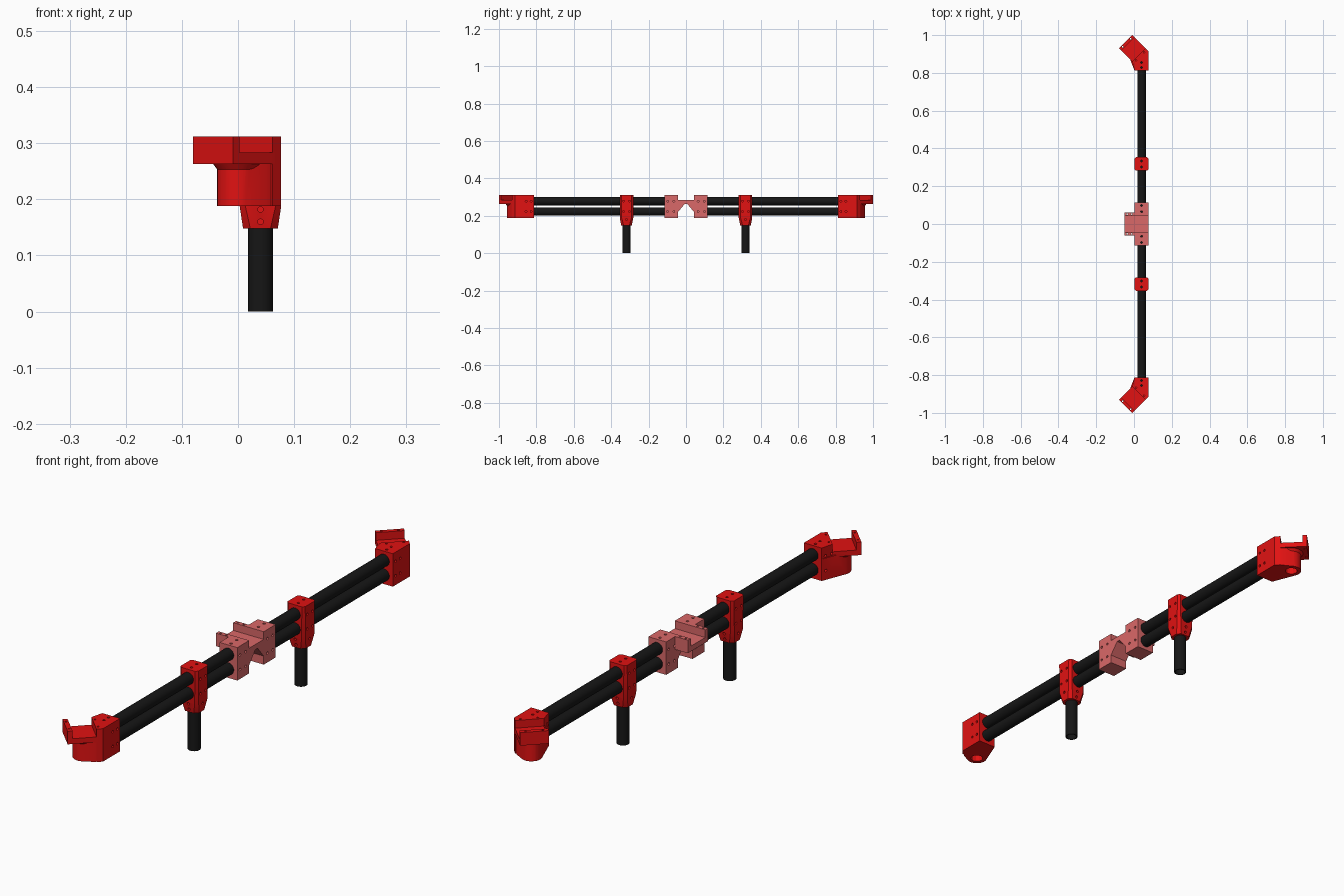
import bpy, bmesh, math
from mathutils import Vector, Matrix

if "Cube" in bpy.data.objects:
    bpy.data.objects.remove(bpy.data.objects["Cube"])


def material(name, rgb):
    m = bpy.data.materials.new(name)
    m.diffuse_color = (*rgb, 1)
    m.use_nodes = True
    m.node_tree.nodes["Principled BSDF"].inputs["Base Color"].default_value = m.diffuse_color
    return m


RED = material("red_plastic", (0.75, 0.006, 0.006))
PINK = material("light_red_plastic", (0.7, 0.14, 0.14))
BLACK = material("black_tube", (0.008, 0.008, 0.008))
X, Y, Z = Vector((1, 0, 0)), Vector((0, 1, 0)), Vector((0, 0, 1))
CX, Z_LOW, Z_HIGH, R = 0.04, 0.223, 0.278, 0.0225   # tube line, heights, radius


def make(name, bm, mat=None):
    me = bpy.data.meshes.new(name)
    bm.to_mesh(me)
    bm.free()
    if mat:
        me.materials.append(mat)
    ob = bpy.data.objects.new(name, me)
    bpy.context.collection.objects.link(ob)
    return ob


def hull(points):
    bm = bmesh.new()
    for p in points:
        bm.verts.new(p)
    out = bmesh.ops.convex_hull(bm, input=bm.verts[:])
    bad = {v for v in out["geom_interior"] + out["geom_unused"] if isinstance(v, bmesh.types.BMVert)}
    bmesh.ops.delete(bm, geom=list(bad), context='VERTS')
    bmesh.ops.dissolve_limit(bm, angle_limit=0.01, verts=bm.verts[:], edges=bm.edges[:])
    bmesh.ops.recalc_face_normals(bm, faces=bm.faces[:])
    return make("solid", bm)


def prism(outline, z0, z1):
    return hull([(x, y, z) for z in (z0, z1) for x, y in outline])


def box(x0, x1, y0, y1, z0, z1):
    return prism([(x0, y0), (x1, y0), (x1, y1), (x0, y1)], z0, z1)


def circle(x, y, r, n=32):
    return [(x + r * math.cos(i * math.tau / n), y + r * math.sin(i * math.tau / n)) for i in range(n)]


def drills(holes):
    # holes: (centre, axis, radius, full length), all in one cutter
    bm = bmesh.new()
    for c, axis, r, length in holes:
        m = Matrix.Translation(c) @ Z.rotation_difference(axis).to_matrix().to_4x4()
        bmesh.ops.create_cone(bm, cap_ends=True, segments=12, radius1=r, radius2=r, depth=length, matrix=m)
    return make("drills", bm)


def combine(name, solids, holes, mat):
    base, cut = solids[0], drills(holes)
    for tool, op in [(s, 'UNION') for s in solids[1:]] + [(cut, 'DIFFERENCE')]:
        mod = base.modifiers.new("bool", 'BOOLEAN')
        mod.object, mod.operation, mod.solver = tool, op, 'EXACT'
    dg = bpy.context.evaluated_depsgraph_get()
    me = bpy.data.meshes.new_from_object(base.evaluated_get(dg))
    for s in solids + [cut]:
        bpy.data.objects.remove(s)
    me.materials.clear()
    me.materials.append(mat)
    ob = bpy.data.objects.new(name, me)
    bpy.context.collection.objects.link(ob)
    return smooth(ob)


def smooth(ob):
    bpy.ops.object.select_all(action='DESELECT')
    ob.select_set(True)
    bpy.context.view_layer.objects.active = ob
    bpy.ops.object.shade_smooth_by_angle(angle=math.radians(25))
    return ob


def mirror_y(ob, name):
    new = ob.copy()
    new.data = ob.data.copy()
    new.name = name
    new.data.transform(Matrix.Scale(-1, 4, Y))
    new.data.flip_normals()
    bpy.context.collection.objects.link(new)


def tube(name, a, b, r=R, wall=0.004, n=32):
    # open pipe between two points
    a, b = Vector(a), Vector(b)
    rot = Z.rotation_difference(b - a)
    bm = bmesh.new()
    rings = []
    for end, rad in ((a, r), (b, r), (b, r - wall), (a, r - wall)):
        rings.append([bm.verts.new(end + rot @ Vector((x, y, 0))) for x, y in circle(0, 0, rad, n)])
    for k in range(4):
        p, q = rings[k], rings[(k + 1) % 4]
        for i in range(n):
            j = (i + 1) % n
            bm.faces.new((p[i], p[j], q[j], q[i]))
    bmesh.ops.recalc_face_normals(bm, faces=bm.faces[:])
    return smooth(make(name, bm, BLACK))


def screw_holes(ys):
    # screw holes in both sides and the top around the two tubes
    h = []
    for y in ys:
        h.append((Vector((CX, y, 0.312)), Z, 0.005, 0.03))
        h += [(Vector((x, y, z)), X, 0.005, 0.024) for x in (0.003, 0.077) for z in (Z_LOW, Z_HIGH)]
    return h


# Long tubes and posts
for z, level in ((Z_LOW, "lower"), (Z_HIGH, "upper")):
    mirror_y(tube(level + "_tube_back", (CX, 0.05, z), (CX, 0.86, z)), level + "_tube_front")
mirror_y(tube("post_back", (CX, 0.318, 0), (CX, 0.318, 0.195)), "post_front")


# Post clamps: chamfered block tapering down to the post
def octagon(hx, hy, c, z, y=0.318):
    return [(CX + sx * u, y + sy * v, z) for sx in (-1, 1) for sy in (-1, 1)
            for u, v in ((hx, hy - c), (hx - c, hy))]


pts = octagon(0.031, 0.028, 0.013, 0.148) + octagon(0.037, 0.036, 0.01, 0.188) + octagon(0.037, 0.036, 0.008, 0.312)
holes = screw_holes((0.302, 0.334))
holes += [(Vector((CX, 0.318 + s * 0.033, z)), Y, 0.005, 0.02) for s in (-1, 1) for z in (0.16, 0.182)]
holes += [(Vector((CX + s * 0.036, 0.318, 0.18)), X, 0.005, 0.02) for s in (-1, 1)]
mirror_y(combine("post_clamp_back", [hull(pts)], holes, RED), "post_clamp_front")

# Centre bracket: two tube sockets, cross channel and gussets
solids = [box(-0.05, 0.077, -0.06, 0.06, 0.263, 0.283)]
holes = []
for s in (-1, 1):
    solids.append(box(0.003, 0.077, *sorted((s * 0.043, s * 0.114)), 0.188, 0.312))
    solids.append(box(-0.05, 0.01, *sorted((s * 0.043, s * 0.06)), 0.263, 0.312))
    solids.append(hull([(x, s * y, z) for x in (0.003, 0.077)
                        for y, z in ((0.05, 0.22), (0.043, 0.22), (0.006, 0.264), (0.05, 0.27))]))
    holes += screw_holes((s * 0.065, s * 0.098))
    holes += [(Vector((x, s * 0.052, 0.29)), Z, 0.004, 0.1) for x in (-0.036, -0.012)]
combine("centre_bracket", solids, holes, PINK)


# Corner brackets: tube socket, leg socket and 45 degree channel
def corner(t, s):
    # t runs along the outer edge, s runs inward towards the socket
    k = math.sqrt(0.5)
    return (-0.08 + k * (t + s), 0.93 + k * (t - s))


def strip(s0, s1, z0, z1):
    return prism([corner(t, s) for t, s in ((0, s0), (0.1, s0), (0.1, s1), (0, s1))], z0, z1)


block = [(0.003, 0.812), (0.077, 0.812), (0.077, 0.913)]
solids = [
    prism(block + [corner(0.1, 0.1), corner(0, 0.1)], 0.188, 0.312),
    prism(block + [(0.05, 0.935)] + circle(0, 0.92, 0.037), 0.188, 0.27),
    hull([(x, y, 0.252) for x, y in circle(0, 0.92, 0.036)] + [(x, y, 0.265) for x, y in circle(0, 0.92, 0.046)]),
    strip(0, 0.105, 0.263, 0.283),
    strip(0, 0.017, 0.263, 0.312),
]
holes = screw_holes((0.828, 0.855))
holes += [(Vector((*corner(t, 0.0085), 0.29)), Z, 0.004, 0.1) for t in (0.02, 0.08)]
holes += [(Vector((*corner(t, 0.109), 0.305)), Z, 0.004, 0.04) for t in (0.02, 0.08)]
holes += [(Vector((0, 0.92, 0.2)), Z, 0.0225, 0.1)]
mirror_y(combine("corner_bracket_back", solids, holes, RED), "corner_bracket_front")
